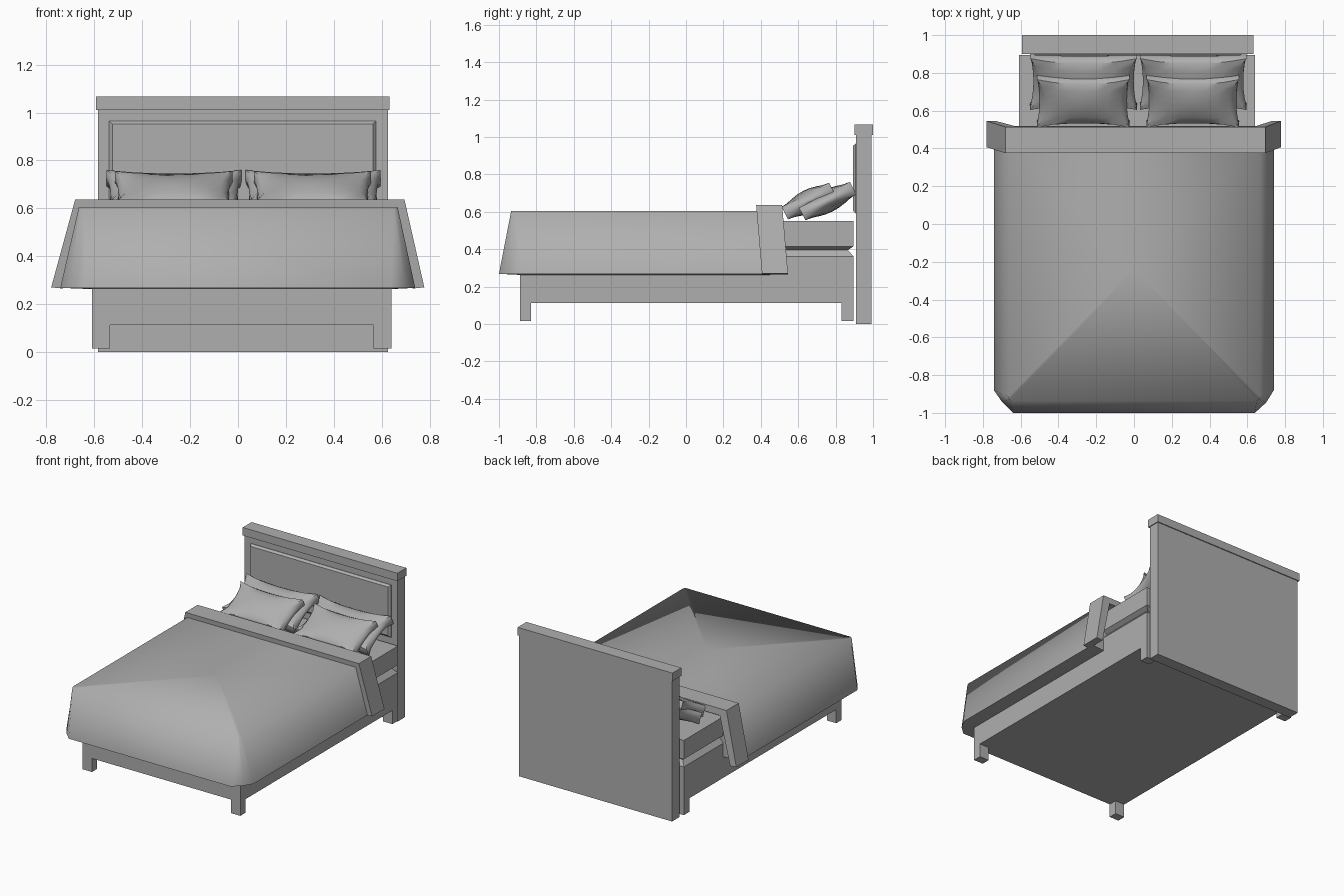
import bpy, bmesh
from math import radians
from mathutils import Matrix

if "Cube" in bpy.data.objects:
    bpy.data.objects.remove(bpy.data.objects["Cube"])

grey = bpy.data.materials.new("mid_grey")
grey.diffuse_color = (0.43, 0.43, 0.43, 1)
grey.use_nodes = True
grey.node_tree.nodes["Principled BSDF"].inputs["Base Color"].default_value = grey.diffuse_color


def finish(name, bm):
    bmesh.ops.recalc_face_normals(bm, faces=bm.faces)
    mesh = bpy.data.meshes.new(name)
    bm.to_mesh(mesh)
    bm.free()
    mesh.materials.append(grey)
    ob = bpy.data.objects.new(name, mesh)
    bpy.context.collection.objects.link(ob)
    return ob


def loft(name, rings, cap_end=True, poke=False):
    """Skin a list of rings that share a point count; poke fans the first cap."""
    bm = bmesh.new()
    loops = [[bm.verts.new(p) for p in r] for r in rings]
    n = len(loops[0])
    for a, b in zip(loops, loops[1:]):
        for i in range(n):
            j = (i + 1) % n
            bm.faces.new((a[i], a[j], b[j], b[i]))
    cap = bm.faces.new(loops[0])
    if cap_end:
        bm.faces.new(loops[-1])
    if poke:
        bmesh.ops.poke(bm, faces=[cap])
    return finish(name, bm)


def rect(x0, x1, y0, y1, z, inset=0.0):
    x0, x1, y0, y1 = x0 + inset, x1 - inset, y0 + inset, y1 - inset
    return [(x0, y0, z), (x1, y0, z), (x1, y1, z), (x0, y1, z)]


def box(name, x0, x1, y0, y1, z0, z1):
    return loft(name, [rect(x0, x1, y0, y1, z0), rect(x0, x1, y0, y1, z1)])


def smooth(ob, angle):
    bpy.ops.object.select_all(action='DESELECT')
    ob.select_set(True)
    bpy.context.view_layer.objects.active = ob
    bpy.ops.object.shade_smooth_by_angle(angle=radians(angle))


X0, X1 = -0.61, 0.64

# Headboard: board, cap and raised bevelled panel
box("headboard", -0.585, 0.627, 0.91, 0.993, 0.0, 1.01)
box("headboard_cap", -0.593, 0.633, 0.90, 1.0, 1.01, 1.067)
panel = [(-0.538, 0.59), (0.577, 0.59), (0.577, 0.965), (-0.538, 0.965)]
inner = [(-0.525, 0.605), (0.563, 0.605), (0.563, 0.952), (-0.525, 0.952)]
loft("headboard_panel", [[(x, 0.915, z) for x, z in panel],
                         [(x, 0.907, z) for x, z in panel],
                         [(x, 0.893, z) for x, z in inner]])

# Bed frame with chamfered top, and four legs
body = (X0, X1, -0.888, 0.896)
loft("bed_frame", [rect(*body, 0.112), rect(*body, 0.36), rect(*body, 0.395, 0.03)])
for side, (a, b) in (("left", (X0, X0 + 0.075)), ("right", (X1 - 0.075, X1))):
    box(f"front_{side}_leg", a, b, -0.888, -0.828, 0.015, 0.115)
    box(f"back_{side}_leg", a, b, 0.832, 0.896, 0.015, 0.115)

# Mattress with chamfered underside
loft("mattress", [rect(*body, 0.395, 0.03), rect(*body, 0.415), rect(*body, 0.55)])

# Blanket: flared cover with cut corners at the foot
top = [(-0.665, 0.45), (-0.665, -0.915), (-0.66, -0.93), (-0.645, -0.935),
       (0.65, -0.935), (0.662, -0.93), (0.667, -0.915), (0.667, 0.45)]
hem = [(-0.742, 0.45), (-0.742, -0.88), (-0.70, -0.94), (-0.64, -1.0),
       (0.64, -1.0), (0.70, -0.945), (0.74, -0.88), (0.74, 0.45)]
under = [(-0.60, 0.45), (-0.60, -0.88), (-0.60, -0.88), (-0.59, -0.88),
         (0.62, -0.88), (0.63, -0.88), (0.63, -0.87), (0.63, 0.45)]
blanket = loft("blanket", [[(x, y, 0.603) for x, y in top],
                           [(x, y, 0.268) for x, y in hem],
                           [(x, y, 0.262) for x, y in under]],
               cap_end=False, poke=True)
smooth(blanket, 85)

# Folded blanket edge: a draped band of even thickness, leaning back toward the hem
section = [(-0.78, 0.27), (-0.68, 0.637), (0.695, 0.637), (0.778, 0.27),
           (0.73, 0.265), (0.645, 0.59), (-0.63, 0.59), (-0.732, 0.265)]
lean = lambda z: (0.637 - z) * 0.085
loft("blanket_fold", [[(x, y + lean(z), z) for x, z in section] for y in (0.375, 0.514)])


# Pillows: pinched cushions with a bowed rim, leaning on the headboard
def pillow(name, x, y, z, w, h, t=0.075, bulge=0.024):
    bm = bmesh.new()
    bmesh.ops.create_cube(bm, size=2)
    bmesh.ops.subdivide_edges(bm, edges=bm.edges[:], cuts=5, use_grid_fill=True)
    for vert in bm.verts:
        u, v, s = vert.co
        c = 0.06 + 0.15 * s * s
        vert.co = (w / 2 * u * (1 - c * (1 - v * v)),
                   h / 2 * v * (1 - c * (1 - u * u)),
                   s * (t / 2 + bulge * (1 - u * u) * (1 - v * v)))
    bm.transform(Matrix.Translation((x, y, z)) @ Matrix.Rotation(radians(27), 4, 'X'))
    smooth(finish(name, bm), 40)


for side, sign in (("left", -1), ("right", 1)):
    pillow(f"front_{side}_pillow", 0.021 + sign * 0.29, 0.655, 0.657, 0.49, 0.285)
    pillow(f"back_{side}_pillow", 0.023 + sign * 0.29, 0.757, 0.657, 0.565, 0.305)
